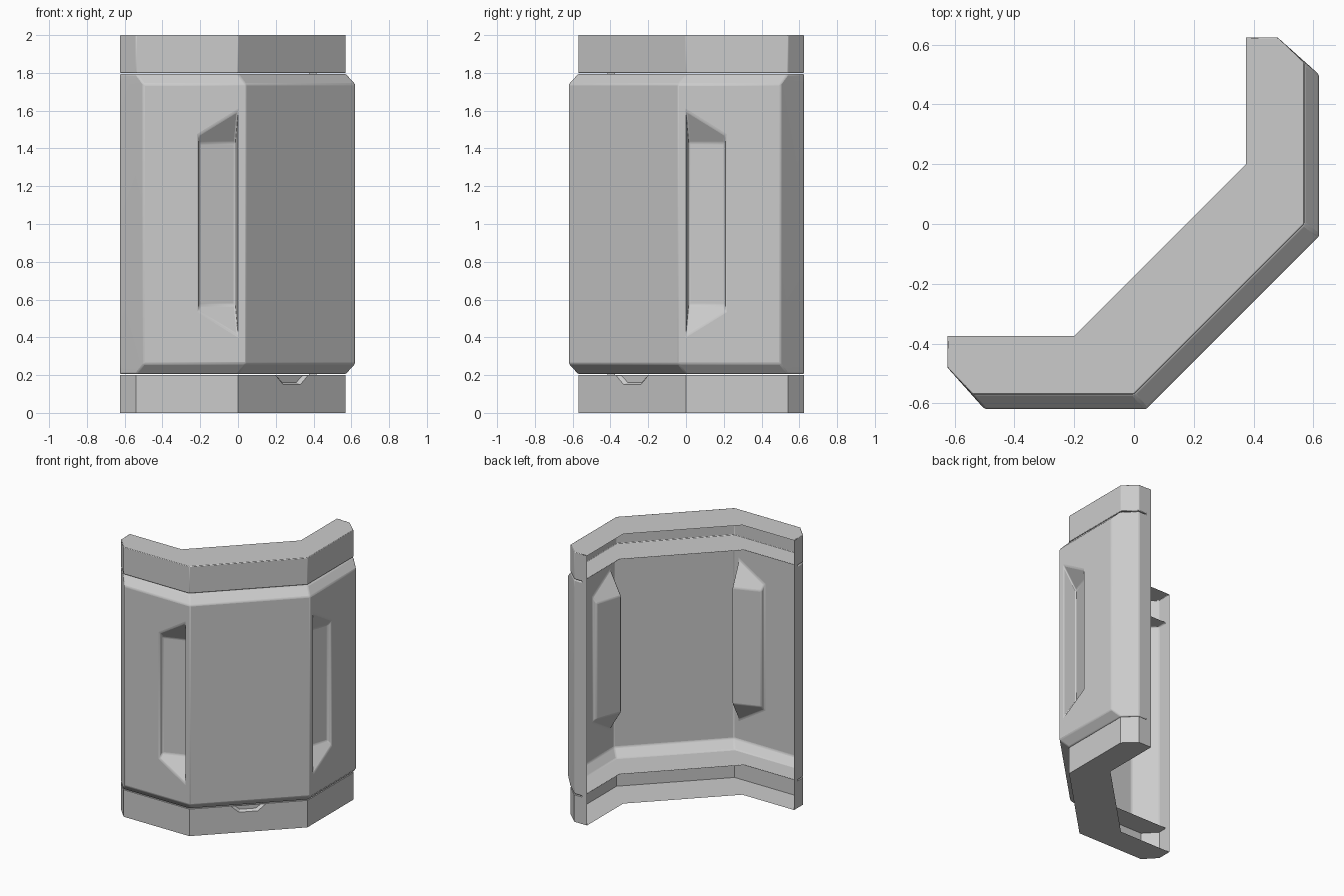
import bpy, bmesh
from math import radians

cube = bpy.data.objects.get("Cube")
if cube:
    bpy.data.objects.remove(cube, do_unlink=True)

grey = bpy.data.materials.new("light_grey")
grey.use_nodes = True
grey.diffuse_color = (0.6, 0.6, 0.6, 1)
grey.node_tree.nodes["Principled BSDF"].inputs["Base Color"].default_value = (0.6, 0.6, 0.6, 1)


def swap(p):
    """Mirror across the diagonal plane of symmetry."""
    return (-p[1], -p[0], p[2])


def plan(half):
    """Complete a half outline with its mirrored half."""
    return half + [(-y, -x) for x, y in reversed(half)]


END = (-0.625, -0.415)
CORNER = (-0.625, -0.48)
CAP = plan([END, CORNER, (-0.54, -0.57), (0, -0.57)])
BODY = plan([END, CORNER, (-0.5, -0.62), (0.04, -0.62)])
LIP = plan([(-0.625, -0.375), (-0.2, -0.375)])
FLANGE = plan([END, (-0.183, -0.415)])


def at(outline, z):
    return [(x, y, z) for x, y in outline]


def face(bm, pts):
    bm.faces.new([bm.verts.new(p) for p in pts])


def walls(bm, low, high, skip=()):
    """Vertical or sloping strip between two outlines."""
    for i in range(len(low) - 1):
        if i not in skip:
            face(bm, (low[i], low[i + 1], high[i + 1], high[i]))


def shelf(bm, outer, inner, z):
    """Horizontal plate between the outer outline and the inner edge."""
    face(bm, at(outer, z)[:4] + at(inner, z)[1::-1])
    face(bm, at(outer, z)[4:] + at(inner, z)[:1:-1])
    face(bm, [at(outer, z)[3], at(outer, z)[4], at(inner, z)[2], at(inner, z)[1]])


def recess(bm, *rings):
    """Nested four-cornered rings closed by a floor."""
    for a, b in zip(rings, rings[1:]):
        walls(bm, a + a[:1], b + b[:1])
    face(bm, rings[-1])


def finish(bm, name, width):
    bmesh.ops.remove_doubles(bm, verts=bm.verts, dist=0.0005)
    bmesh.ops.recalc_face_normals(bm, faces=bm.faces)
    mesh = bpy.data.meshes.new(name)
    bm.to_mesh(mesh)
    bm.free()
    mesh.materials.append(grey)
    obj = bpy.data.objects.new(name, mesh)
    bpy.context.collection.objects.link(obj)
    if width:
        bevel = obj.modifiers.new("soft_edges", "BEVEL")
        bevel.width = width
        bevel.segments = 2
        bevel.angle_limit = radians(25)
    bpy.ops.object.select_all(action="DESELECT")
    obj.select_set(True)
    bpy.context.view_layer.objects.active = obj
    bpy.ops.object.shade_smooth_by_angle(angle=radians(30))
    return obj


# Body shell: chamfered top and bottom, open at the back
bm = bmesh.new()
levels = [at(CAP, 0.205), at(BODY, 0.26), at(BODY, 1.74), at(CAP, 1.795)]
walls(bm, levels[0], levels[1])
walls(bm, levels[1], levels[2], skip=(2, 4))
walls(bm, levels[2], levels[3])
for z in (0.205, 1.795):
    shelf(bm, CAP, FLANGE, z)

# Tapered grip pockets in both side faces
facet = [levels[1][2], levels[1][3], levels[2][3], levels[2][2]]
opening = [(x, -0.62, z) for x, z in ((-0.21, 0.54), (0, 0.41), (0, 1.6), (-0.21, 1.47))]
floor = [(x, y, z) for x, y, z in ((-0.205, -0.59, 0.57), (-0.015, -0.52, 0.57),
                                   (-0.015, -0.52, 1.43), (-0.205, -0.59, 1.43))]
recess(bm, facet, opening, floor)
recess(bm, *[[swap(p) for p in ring] for ring in (facet, opening, floor)])
finish(bm, "body_shell", 0.008)


# End caps: shallow open channels above and below the body
def cap(name, z_outer, z_inner, notch):
    bm = bmesh.new()
    low, high = at(CAP, z_outer), at(CAP, z_inner)
    walls(bm, low, high, skip=(3,) if notch else ())
    shelf(bm, CAP, FLANGE, z_inner)
    shelf(bm, CAP, LIP, z_outer)
    if notch:
        # Small latch notch in the middle of the diagonal face
        def spot(u, z, depth):
            return (0.285 + 0.707 * (u - depth), -0.285 + 0.707 * (u + depth), z)

        def trapezoid(lower, upper, z, depth):
            return [spot(-lower, z, depth), spot(lower, z, depth),
                    spot(upper, 0.198, depth), spot(-upper, 0.198, depth)]
        recess(bm, [low[3], low[4], high[4], high[3]],
               trapezoid(0.064, 0.12, 0.15, 0), trapezoid(0.054, 0.1, 0.162, 0.02))
    finish(bm, name, 0 if notch else 0.004)


cap("bottom_cap", 0, 0.2, True)
cap("top_cap", 2, 1.8, False)

# Continuous strips along both open ends
for side, flip in (("right", lambda p: p), ("left", swap)):
    bm = bmesh.new()
    face(bm, [flip((-0.625, y, z)) for y, z in ((-0.415, 0), (-0.375, 0), (-0.375, 2), (-0.415, 2))])
    finish(bm, side + "_end_strip", 0)
